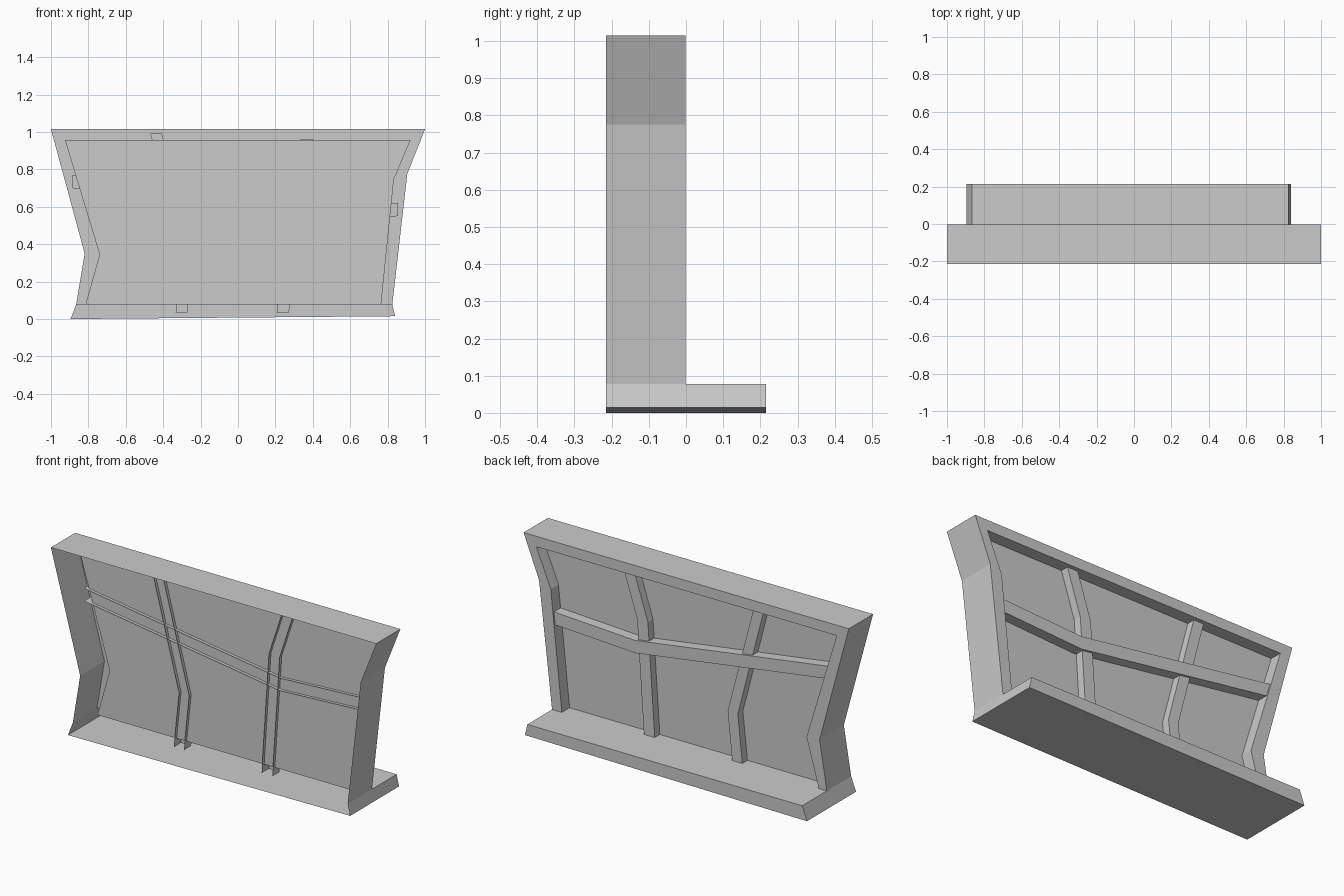
import bpy

if "Cube" in bpy.data.objects:
    bpy.data.objects.remove(bpy.data.objects["Cube"])

BACK, FACE, PANE, FRONT = -0.215, -0.002, -0.07, 0.215


def make(name, strips=(), polys=()):
    """Build a mesh from lofted rows of points and single polygons."""
    verts, faces = [], []
    for rows in strips:
        n, base = len(rows[0]), len(verts)
        for row in rows:
            verts.extend(row)
        for r in range(len(rows) - 1):
            for i in range(n - 1):
                a = base + r * n + i
                faces.append((a, a + 1, a + n + 1, a + n))
    for p in polys:
        faces.append(tuple(range(len(verts), len(verts) + len(p))))
        verts.extend(p)
    me = bpy.data.meshes.new(name)
    me.from_pydata(verts, [], faces)
    ob = bpy.data.objects.new(name, me)
    bpy.context.collection.objects.link(ob)
    return ob


def at(path, y, dx=0, dz=0):
    return [(x + dx, y, z + dz) for x, z in path]


# crooked frame: outer walls, face ring and inner reveal (open at the back)
outer = [(-0.865, 0.078), (-0.82, 0.35), (-1, 1.015), (1, 1.015), (0.905, 0.775), (0.825, 0.078)]
inner = [(-0.815, 0.078), (-0.74, 0.345), (-0.925, 0.957), (0.922, 0.957), (0.833, 0.745), (0.765, 0.078)]
make("window_frame", [[at(outer, BACK), at(outer, FACE), at(inner, FACE), at(inner, PANE)]])

# glass pane
make("window_pane", polys=[at(inner, PANE)])

# sill: ends and floor, front cap, top
sill = [(0.825, 0.078), (0.84, 0.015), (-0.895, 0.0), (-0.865, 0.078)]
lt, rt = outer[0], outer[-1]
li, ri = inner[0], inner[-1]
make("window_sill",
     [[at(sill, BACK), at(sill, FRONT)]],
     [at(sill, FRONT)[::-1],
      at([lt, rt], FACE) + at([rt, lt], FRONT),
      at([li, ri], PANE) + at([ri, li], FACE)])


# bent glazing bars: open U sections poking slightly through the pane
def bar(name, path, front, dx=0, dz=0):
    back = -0.088
    make(name, [[at(path, back, -dx, dz), at(path, front, -dx, dz),
                 at(path, front, dx, -dz), at(path, back, dx, -dz)]])


bar("vertical_bar_left", [(-0.302, 0.035), (-0.27, 0.345), (-0.438, 0.992)], -0.025, dx=0.031)
bar("vertical_bar_right", [(0.24, 0.035), (0.285, 0.71), (0.368, 0.963)], -0.025, dx=0.033)
bar("horizontal_bar", [(-0.885, 0.735), (0.32, 0.555), (0.855, 0.585)][:1]
    + [(0.32, 0.558), (0.855, 0.585)], -0.012, dz=0.035)
